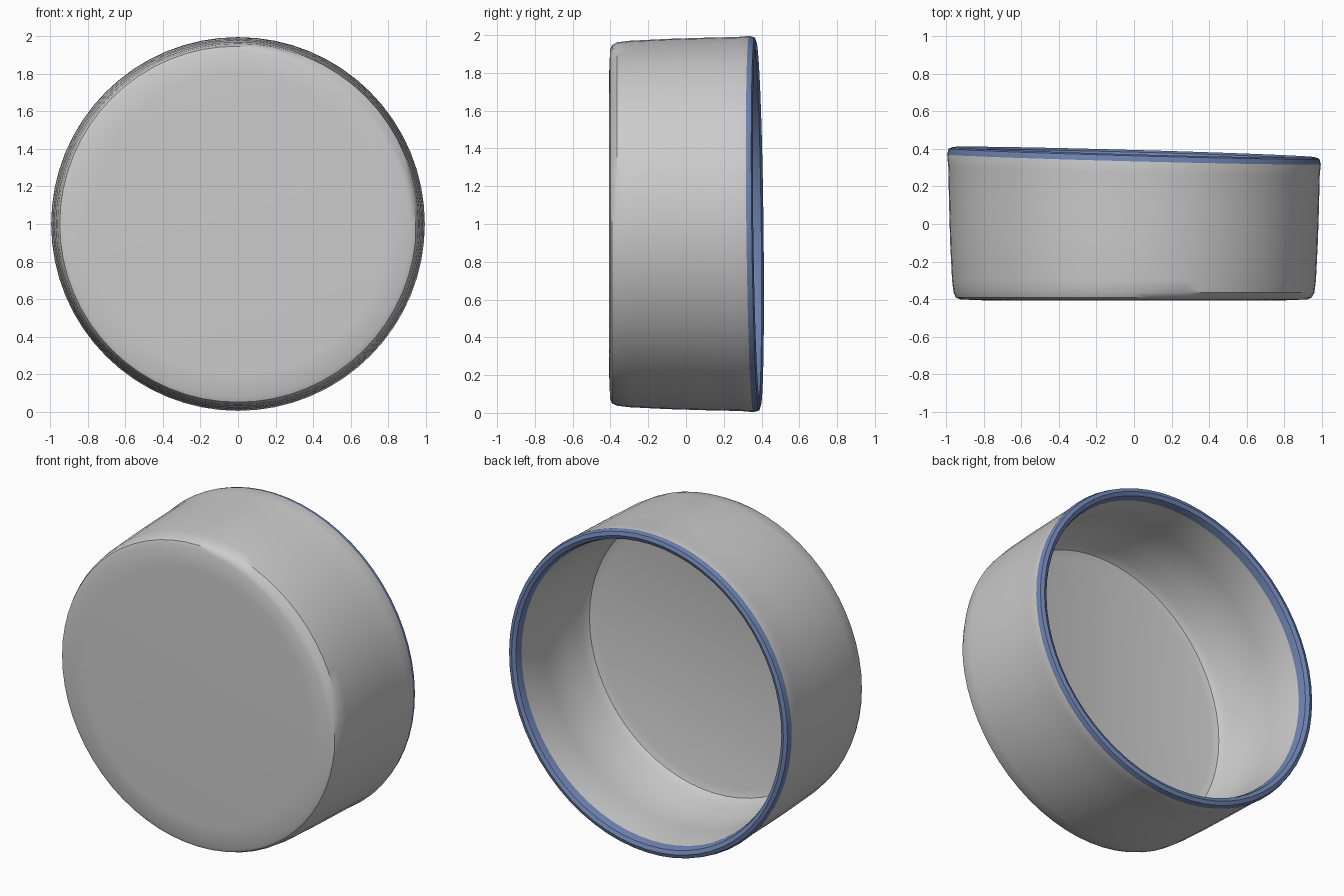
import bpy, bmesh, math

if "Cube" in bpy.data.objects:
    bpy.data.objects.remove(bpy.data.objects["Cube"])

SEG = 64
CZ = 1.0

# lathe profile (radius, y): front centre -> outer wall -> rim -> inner wall -> floor centre
PROFILE = [
    (0.0, -0.405), (0.80, -0.407), (0.925, -0.402), (0.95, -0.392), (0.962, -0.365), (0.97, -0.30),
    (0.98, -0.10), (0.986, 0.10), (0.99, 0.28), (0.996, 0.345), (0.988, 0.375),
    (0.965, 0.383), (0.942, 0.372), (0.93, 0.33), (0.925, 0.10), (0.922, -0.12),
    (0.905, -0.16), (0.90, -0.25), (0.875, -0.29), (0.83, -0.305), (0.0, -0.31),
]
RIM = range(9, 13)      # profile strips that carry the blue rim


def place(r, y, a):
    # slightly slanted open end, and a softened front shoulder at the upper right
    if y < -0.35 and 0.9 < r < 0.957:
        d = (a - math.radians(45)) / math.radians(30)
        r -= 0.03 * math.exp(-d * d)
    x, z = r * math.cos(a), r * math.sin(a)
    t = max(0.0, (y + 0.1) / 0.48)
    return (x, y - t * (0.028 * x + 0.012 * z), CZ + z)


bm = bmesh.new()
rings = []
for r, y in PROFILE:
    if r == 0:
        rings.append([bm.verts.new((0, y, CZ))])
    else:
        rings.append([bm.verts.new(place(r, y, 2 * math.pi * i / SEG)) for i in range(SEG)])

for k in range(len(rings) - 1):
    p, q = rings[k], rings[k + 1]
    for i in range(SEG):
        j = (i + 1) % SEG
        if len(p) == 1:
            f = bm.faces.new((p[0], q[i], q[j]))
        elif len(q) == 1:
            f = bm.faces.new((p[i], q[0], p[j]))
        else:
            f = bm.faces.new((p[i], q[i], q[j], p[j]))
        f.material_index = 1 if k in RIM else 0
bmesh.ops.recalc_face_normals(bm, faces=bm.faces)

# hollow round cap
mesh = bpy.data.meshes.new("round_cap")
bm.to_mesh(mesh)
bm.free()
cap = bpy.data.objects.new("round_cap", mesh)
bpy.context.collection.objects.link(cap)

# grey body, blue rim
for name, col in (("body_grey", (0.62, 0.62, 0.62, 1)), ("rim_blue", (0.16, 0.23, 0.45, 1))):
    m = bpy.data.materials.new(name)
    m.diffuse_color = col
    m.use_nodes = True
    m.node_tree.nodes["Principled BSDF"].inputs["Base Color"].default_value = m.diffuse_color
    mesh.materials.append(m)

bpy.context.view_layer.objects.active = cap
cap.select_set(True)
bpy.ops.object.shade_smooth_by_angle(angle=math.radians(35))
